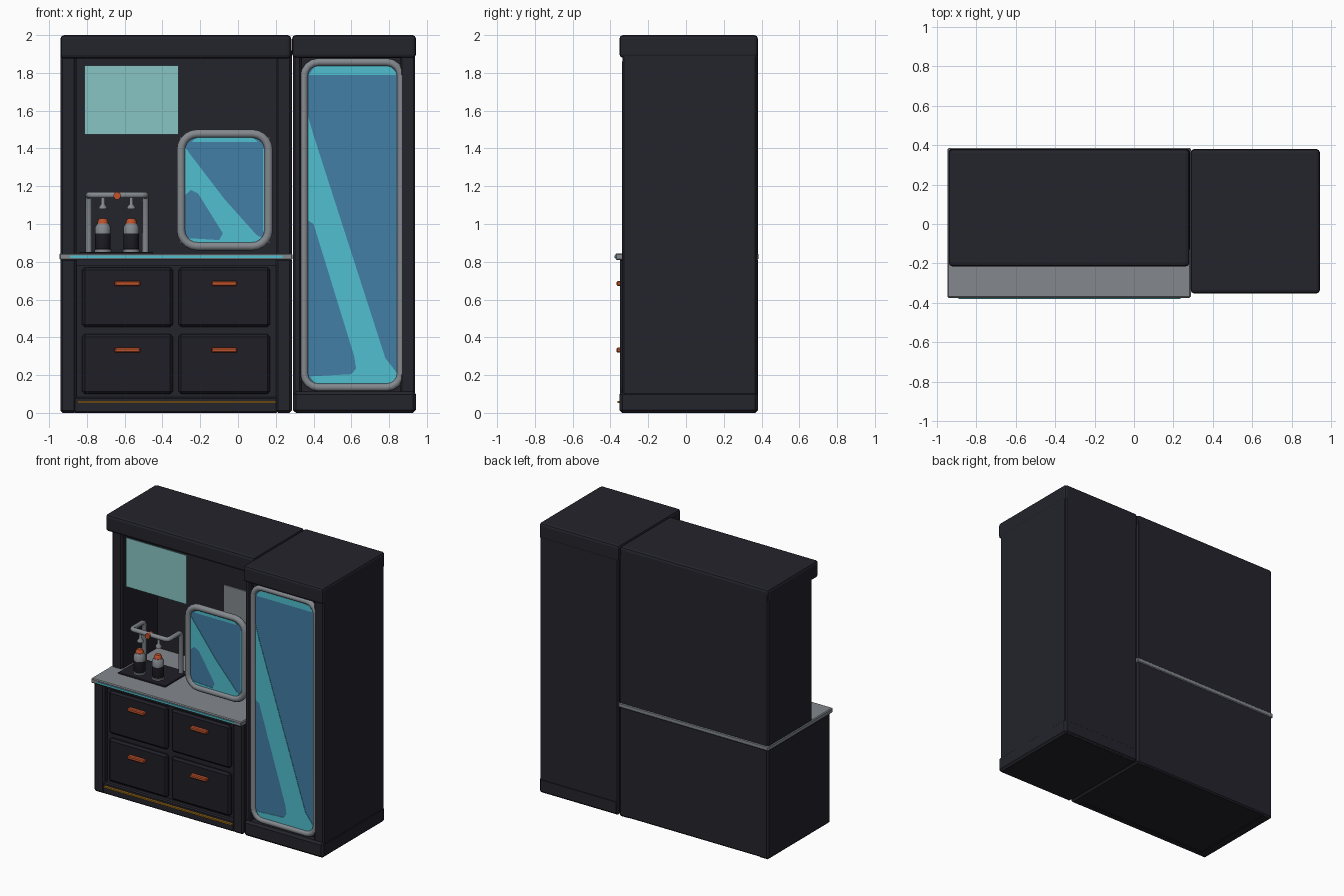
import bpy, bmesh, math
from mathutils import Vector

if "Cube" in bpy.data.objects:
    bpy.data.objects.remove(bpy.data.objects["Cube"])


def mat(name, r, g, b):
    m = bpy.data.materials.new(name)
    m.diffuse_color = (r, g, b, 1)
    m.use_nodes = True
    m.node_tree.nodes["Principled BSDF"].inputs["Base Color"].default_value = m.diffuse_color
    return m


DARK = mat("dark_navy", .017, .017, .025)
PANEL = mat("panel_black", .013, .013, .019)
GREY = mat("metal_grey", .23, .25, .27)
ORANGE = mat("orange", .53, .085, .025)
YELLOW = mat("amber", .36, .16, .01)
BLUE = mat("mirror_blue", .055, .21, .38)
CYAN = mat("mirror_cyan", .08, .52, .62)
SCREEN = mat("screen_teal", .25, .56, .56)


def finish(bm, name, material, smooth=False):
    bmesh.ops.recalc_face_normals(bm, faces=bm.faces)
    me = bpy.data.meshes.new(name)
    bm.to_mesh(me)
    bm.free()
    ob = bpy.data.objects.new(name, me)
    bpy.context.collection.objects.link(ob)
    me.materials.append(material)
    if smooth:
        shade(ob)
    return ob


def shade(ob):
    bpy.ops.object.select_all(action='DESELECT')
    ob.select_set(True)
    bpy.context.view_layer.objects.active = ob
    bpy.ops.object.shade_smooth_by_angle(angle=math.radians(40))


def box(name, x, y, z, material, bev=0.0, seg=1):
    """Box from (min, max) pairs with optional bevelled edges."""
    bm = bmesh.new()
    bmesh.ops.create_cube(bm, size=1)
    for v in bm.verts:
        v.co = [(a + b) / 2 + c * (b - a) for (a, b), c in zip((x, y, z), v.co)]
    if bev:
        bmesh.ops.bevel(bm, geom=bm.edges[:], offset=bev, segments=seg,
                        profile=.5, affect='EDGES')
    return finish(bm, name, material)


def plate(name, pts, y, material, thick=.004):
    """Thin plate from an x/z outline, front face at y."""
    bm = bmesh.new()
    f = bm.faces.new([bm.verts.new((px, y, pz)) for px, pz in pts])
    r = bmesh.ops.extrude_face_region(bm, geom=[f])
    bmesh.ops.translate(bm, vec=(0, thick, 0),
                        verts=[g for g in r['geom'] if isinstance(g, bmesh.types.BMVert)])
    return finish(bm, name, material)


def lathe(name, profile, cx, cy, material, n=16):
    """Turned shape from (radius, z) pairs."""
    bm = bmesh.new()
    rings = [[bm.verts.new((cx + r * math.cos(2 * math.pi * i / n),
                            cy + r * math.sin(2 * math.pi * i / n), z)) for i in range(n)]
             for r, z in profile]
    for a, b in zip(rings, rings[1:]):
        for i in range(n):
            bm.faces.new((a[i], a[(i + 1) % n], b[(i + 1) % n], b[i]))
    bm.faces.new(rings[0])
    bm.faces.new(rings[-1])
    return finish(bm, name, material, True)


def tube(name, pts, radius, material, closed=False):
    cu = bpy.data.curves.new(name, 'CURVE')
    cu.dimensions = '3D'
    cu.bevel_depth = radius
    cu.bevel_resolution = 3
    cu.use_fill_caps = True
    sp = cu.splines.new('POLY')
    sp.points.add(len(pts) - 1)
    for p, q in zip(sp.points, pts):
        p.co = (*q, 1)
    sp.use_cyclic_u = closed
    ob = bpy.data.objects.new(name, cu)
    bpy.context.collection.objects.link(ob)
    bpy.ops.object.select_all(action='DESELECT')
    ob.select_set(True)
    bpy.context.view_layer.objects.active = ob
    bpy.ops.object.convert(target='MESH')
    ob = bpy.context.view_layer.objects.active
    ob.data.materials.clear()
    ob.data.materials.append(material)
    shade(ob)


def rounded(x0, x1, z0, z1, r, n):
    out = []
    for cx, cz, a0 in ((x1 - r, z1 - r, 0), (x0 + r, z1 - r, 90),
                       (x0 + r, z0 + r, 180), (x1 - r, z0 + r, 270)):
        for i in range(n + 1):
            a = math.radians(a0 + 90 * i / n)
            out.append((cx + r * math.cos(a), cz + r * math.sin(a)))
    return out


# lower vanity cabinet: carcass, posts and rails around the drawer recess
box("vanity_carcass", (-.935, .28), (-.31, .38), (.004, .82), DARK, .01)
for side, x in (("left", (-.94, -.855)), ("right", (.2, .285))):
    box("vanity_post_" + side, x, (-.35, .38), (0, .82), DARK, .012)
    box("alcove_wall_" + side, x, (-.14, .38), (.83, 1.93), DARK, .012)
box("vanity_bottom_rail", (-.87, .21), (-.345, -.29), (0, .085), DARK, .008)
box("vanity_top_rail", (-.87, .21), (-.33, -.29), (.78, .82), DARK)
box("amber_light_strip", (-.85, .2), (-.362, -.34), (.053, .064), YELLOW)

# four drawers with handles
for i, (x0, x1) in enumerate(((-.825, -.345), (-.315, .17))):
    for j, (z0, z1) in enumerate(((.1, .417), (.455, .77))):
        box(f"drawer_{i}{j}", (x0, x1), (-.34, -.3), (z0, z1), PANEL, .014)
        c = (x0 + x1) / 2
        h = z1 - .085
        box(f"drawer_handle_{i}{j}", (c - .068, c + .068), (-.368, -.335),
            (h - .013, h + .013), ORANGE, .006)

# countertop with glowing edge
box("countertop", (-.945, .288), (-.374, .385), (.81, .845), GREY, .006)
box("countertop_edge_light", (-.89, .235), (-.379, -.37), (.821, .833), CYAN)

# upper alcove and hood
box("alcove_back_wall", (-.93, .275), (.28, .38), (.82, 1.95), DARK)
box("upper_hood", (-.94, .282), (-.215, .38), (1.875, 2), DARK, .02, 2)
box("wall_plate", (-.31, .17), (.272, .281), (.9, 1.46), GREY)
box("display_screen", (-.812, -.315), (-.153, -.147), (1.475, 1.838), SCREEN)

# small mirror
my = -.15
tube("small_mirror_frame", [(x, my, z) for x, z in rounded(-.302, .162, .882, 1.478, .085, 5)],
     .023, GREY, True)
plate("small_mirror_glass", rounded(-.297, .157, .887, 1.473, .08, 5), my - .005, BLUE, .02)
plate("small_mirror_shine", [(-.283, 1.41), (-.25, 1.365), (-.07, 1.13), (.1, .94), (.125, .93),
                             (.09, .9), (-.23, .9), (-.265, .925), (-.1, .915), (-.08, .95),
                             (-.21, 1.16), (-.25, 1.18), (-.283, 1.15)], my - .008, CYAN)
plate("small_mirror_top_shine", [(-.245, 1.435), (.105, 1.435), (.08, 1.458), (-.22, 1.458)],
      my - .008, CYAN)
plate("small_mirror_side_shine", [(.132, .96), (.142, .96), (.142, 1.4), (.132, 1.4)],
      my - .008, CYAN)

# tap stand: tray, bent pipe and nozzles
box("tap_tray", (-.84, -.45), (-.21, .07), (.84, .853), PANEL, .004)
pipe = []
for s in (-1, 1):
    x = -.64 + s * .15
    leg = [(x, .03, .84), (x, .03, 1.13), (x, .022, 1.147), (x, .005, 1.153),
           (x, -.1, 1.153), (x - s * .006, -.115, 1.153), (x - s * .022, -.122, 1.153)]
    pipe += leg if s < 0 else leg[::-1]
tube("tap_pipe", pipe, .017, GREY)
tube("tap_knob", [(-.64, -.15, 1.15), (-.64, -.1, 1.15)], .02, ORANGE)

# two dispenser bottles below the nozzles
for i, x in enumerate((-.715, -.565)):
    lathe(f"nozzle_{i}", [(.022, 1.08), (.022, 1.09), (.01, 1.105), (.01, 1.15)], x, -.122, GREY)
    lathe(f"bottle_foot_{i}", [(.044, .85), (.044, .864), (.036, .868)], x, -.13, GREY)
    lathe(f"bottle_base_{i}", [(.038, .864), (.041, .87), (.041, .95)], x, -.13, PANEL)
    lathe(f"bottle_body_{i}", [(.041, .948), (.041, .985), (.03, 1.003)], x, -.13, GREY)
    lathe(f"bottle_cap_{i}", [(.028, 1.0), (.028, 1.015), (.018, 1.03)], x, -.13, ORANGE)

# tall cabinet: body, posts, hood and plinth
box("tall_body", (.292, .935), (-.295, .378), (.004, 1.99), DARK, .008)
box("tall_post_left", (.292, .335), (-.335, .37), (.02, 1.95), DARK, .01)
box("tall_post_right", (.857, .938), (-.337, .375), (.02, 1.95), DARK, .01)
box("tall_hood", (.287, .942), (-.352, .38), (1.88, 2), DARK, .018, 2)
box("tall_plinth", (.292, .942), (-.352, .38), (0, .113), DARK, .015)

# tall mirror door
ty = -.318
tube("tall_mirror_frame", [(x, ty, z) for x, z in rounded(.35, .862, .135, 1.857, .075, 4)],
     .021, GREY, True)
plate("tall_mirror_glass", rounded(.352, .86, .137, 1.855, .075, 2), ty - .003, BLUE, .02)
plate("tall_mirror_shine", [(.368, 1.58), (.4, 1.47), (.78, .29), (.85, .2), (.81, .156),
                            (.41, .156), (.38, .193), (.6, .205), (.625, .235), (.615, .3),
                            (.4, 1.0), (.368, 1.02)], ty - .006, CYAN)
plate("tall_mirror_top_shine", [(.375, 1.79), (.848, 1.79), (.805, 1.837), (.41, 1.837)],
      ty - .006, CYAN)
